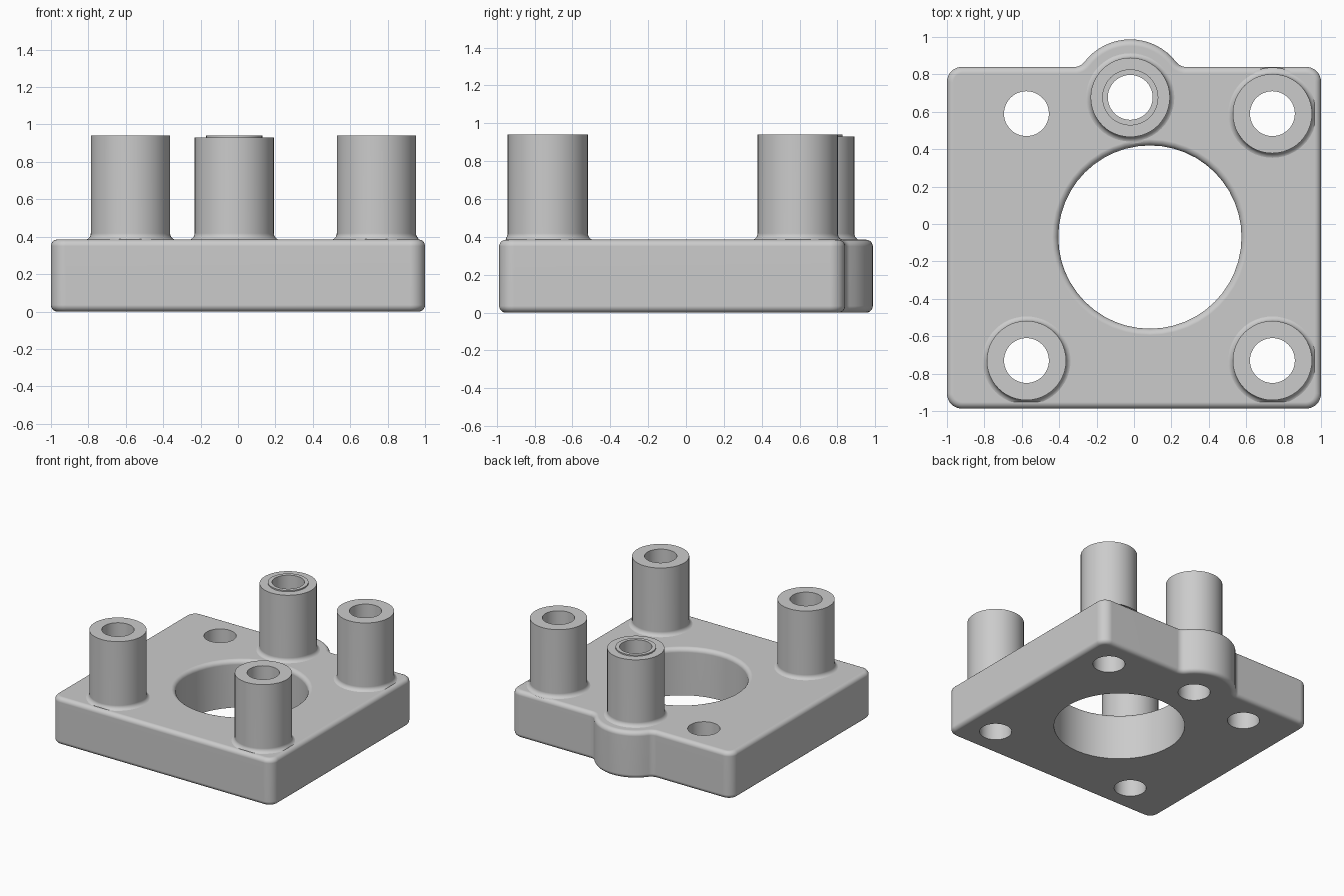
import bpy, bmesh
from math import sin, cos, pi, radians, atan2, sqrt

cube = bpy.data.objects.get("Cube")
if cube:
    bpy.data.objects.remove(cube, do_unlink=True)

grey = bpy.data.materials.new("light grey")
grey.use_nodes = True
colour = (0.6, 0.6, 0.6, 1)
grey.diffuse_color = colour
grey.node_tree.nodes["Principled BSDF"].inputs["Base Color"].default_value = colour

TOP = 0.385          # plate thickness
POST_TOP = 0.94
FRONT, BACK = -0.987, 0.84
ROUND = 0.035        # edge rounding and post fillets
BORE = 0.12
SIDES = 48
LOBE = (-0.02, 0.677)
CORNERS = {"front_left": (0.74, -0.73), "front_right": (-0.575, -0.73),
           "back_left": (0.74, 0.59)}
OPEN_HOLE = (-0.575, 0.59)
CENTRE = (0.085, -0.07)


def arc(cx, cy, r, start, end, steps=8):
    """Points along an arc, angles in degrees."""
    angles = [radians(start + (end - start) * i / steps) for i in range(steps + 1)]
    return [(cx + r * cos(a), cy + r * sin(a)) for a in angles]


def lathe(bm, profile, centre, closed=False):
    """Spin an (r, z) profile about a vertical axis; cap it or close it on itself."""
    rings = [[bm.verts.new((centre[0] + r * cos(2 * pi * i / SIDES),
                            centre[1] + r * sin(2 * pi * i / SIDES), z))
              for i in range(SIDES)] for r, z in profile]
    pairs = list(zip(rings, rings[1:]))
    if closed:
        pairs.append((rings[-1], rings[0]))
    else:
        bm.faces.new(rings[0])
        bm.faces.new(rings[-1])
    for a, b in pairs:
        for i in range(SIDES):
            j = (i + 1) % SIDES
            bm.faces.new((a[i], a[j], b[j], b[i]))


def make_object(name, bm):
    bmesh.ops.recalc_face_normals(bm, faces=bm.faces[:])
    mesh = bpy.data.meshes.new(name)
    bm.to_mesh(mesh)
    bm.free()
    mesh.materials.append(grey)
    obj = bpy.data.objects.new(name, mesh)
    bpy.context.collection.objects.link(obj)
    return obj


def activate(obj):
    bpy.ops.object.select_all(action='DESELECT')
    obj.select_set(True)
    bpy.context.view_layer.objects.active = obj


def smooth(obj):
    activate(obj)
    bpy.ops.object.shade_smooth_by_angle(angle=radians(35))
    obj.modifiers.new("weighted normals", 'WEIGHTED_NORMAL').keep_sharp = True


# Plate outline: rounded rectangle with a blended lobe on the back edge
rc, lobe_r, blend = 0.08, 0.31, 0.065
rise = BACK + blend - LOBE[1]
run = sqrt((lobe_r + blend) ** 2 - rise ** 2)
tilt = atan2(rise, run) * 180 / pi
outline = (arc(1 - rc, FRONT + rc, rc, -90, 0)
           + arc(1 - rc, BACK - rc, rc, 0, 90)
           + arc(LOBE[0] + run, BACK + blend, blend, 270, 180 + tilt)
           + arc(*LOBE, lobe_r, tilt, 180 - tilt, 16)[1:-1]
           + arc(LOBE[0] - run, BACK + blend, blend, -tilt, -90)
           + arc(rc - 1, BACK - rc, rc, 90, 180)
           + arc(rc - 1, FRONT + rc, rc, 180, 270))

bm = bmesh.new()
base = bm.faces.new([bm.verts.new((x, y, 0)) for x, y in outline])
grown = bmesh.ops.extrude_face_region(bm, geom=[base], use_keep_orig=True)
for v in grown["geom"]:
    if isinstance(v, bmesh.types.BMVert):
        v.co.z = TOP
bmesh.ops.recalc_face_normals(bm, faces=bm.faces[:])
rims = [e for e in bm.edges if abs(e.verts[0].co.z - e.verts[1].co.z) < 0.01]
bmesh.ops.bevel(bm, geom=rims, offset=ROUND, segments=5, profile=0.5, affect='EDGES')
plate = make_object("base_plate", bm)

# Cut the large opening, with a rounded top rim, and the bolt holes
bm = bmesh.new()
opening = 0.49
rim = [(r, z + 0.0002) for r, z in arc(opening + ROUND, TOP - ROUND, ROUND, 180, 90, 6)]
lathe(bm, [(opening, -0.1)] + rim + [(opening + ROUND, TOP + 0.1)], CENTRE)
for spot in [*CORNERS.values(), OPEN_HOLE, LOBE]:
    lathe(bm, [(BORE, -0.1), (BORE, TOP + 0.1)], spot)
cutter = make_object("hole_cutter", bm)
cutter.hide_render = True
cut = plate.modifiers.new("holes", 'BOOLEAN')
cut.operation, cut.solver, cut.object = 'DIFFERENCE', 'EXACT', cutter
activate(plate)
bpy.ops.object.modifier_apply(modifier=cut.name)
bpy.data.objects.remove(cutter, do_unlink=True)
smooth(plate)


# Hollow posts with a fillet at the foot
def post(name, centre, top_profile):
    radius, foot = 0.212, TOP - 0.002
    fillet = arc(radius + ROUND, foot + ROUND, ROUND, 270, 180, 6)
    bm = bmesh.new()
    lathe(bm, [(BORE, foot)] + fillet + top_profile(radius), centre, closed=True)
    # Keep the foot on the flat part of the plate
    for v in bm.verts:
        v.co.x = max(-1 + ROUND, min(1 - ROUND, v.co.x))
        v.co.y = max(FRONT + ROUND, v.co.y)
    smooth(make_object(name, bm))


for side, spot in CORNERS.items():
    post(side + "_post", spot, lambda r: [(r, POST_TOP), (BORE, POST_TOP)])

# The lobe post carries a slightly raised collar around its bore
step, collar = POST_TOP - 0.01, 0.15
post("back_lobe_post", LOBE,
     lambda r: [(r, step), (collar, step), (collar, POST_TOP), (BORE, POST_TOP)])
